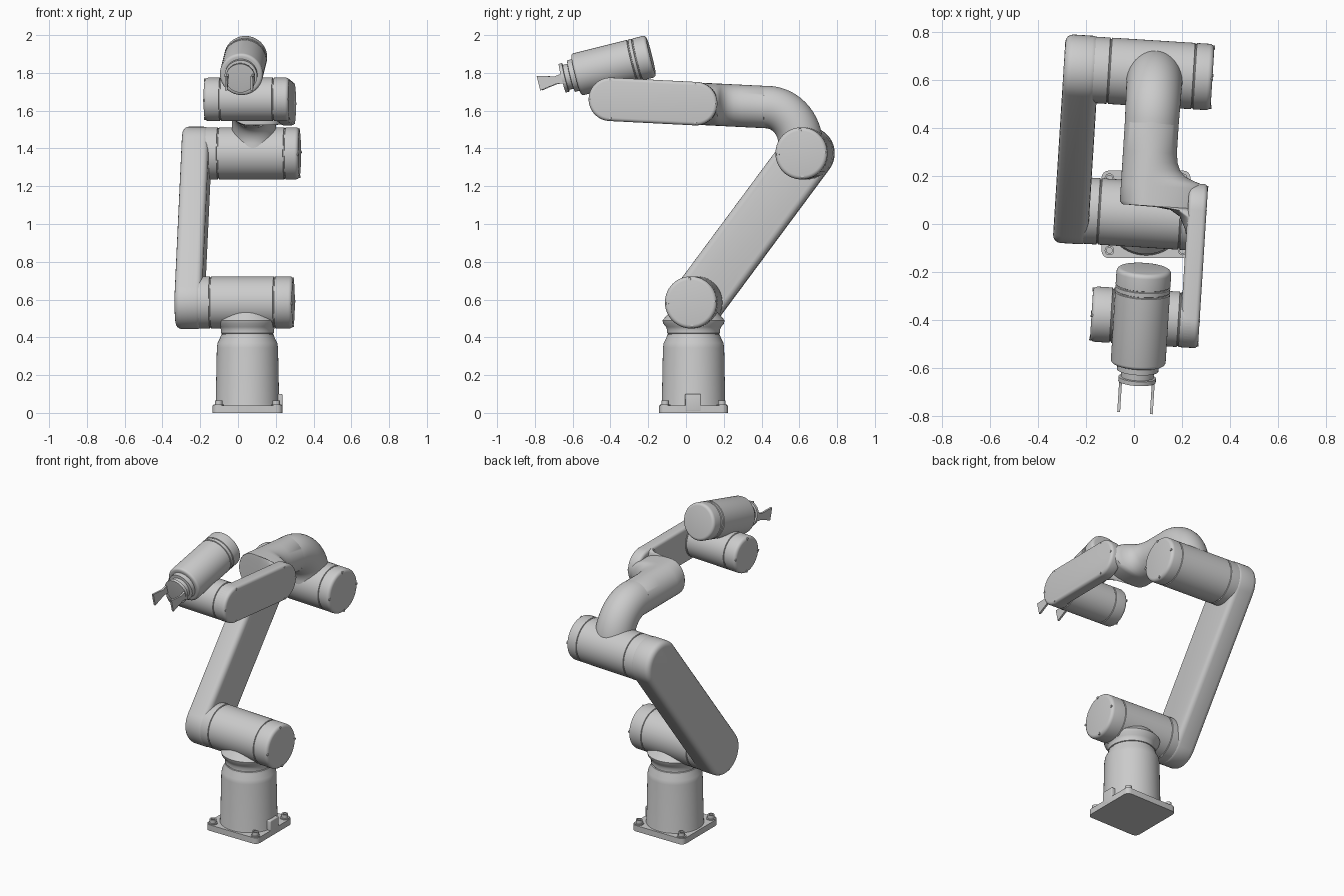
import bpy, bmesh, math
from mathutils import Matrix, Vector

if "Cube" in bpy.data.objects:
    bpy.data.objects.remove(bpy.data.objects["Cube"])

GREY = bpy.data.materials.new("light_grey")
GREY.diffuse_color = (0.6, 0.6, 0.6, 1)
GREY.use_nodes = True
GREY.node_tree.nodes["Principled BSDF"].inputs["Base Color"].default_value = GREY.diffuse_color
BASE = Matrix.Translation((0.05, 0.04, 0))
ARM = BASE @ Matrix.Rotation(math.radians(-3.6), 4, 'Z')   # arm is turned a little on its base
X, Z = Vector((1, 0, 0)), Vector((0, 0, 1))


def finish(name, bm, frame=ARM):
    bmesh.ops.recalc_face_normals(bm, faces=bm.faces)
    bm.transform(frame)
    me = bpy.data.meshes.new(name)
    bm.to_mesh(me)
    bm.free()
    for p in me.polygons:
        p.use_smooth = True
    me.set_sharp_from_angle(angle=math.radians(35))
    me.materials.append(GREY)
    ob = bpy.data.objects.new(name, me)
    bpy.context.collection.objects.link(ob)
    return ob


def loft(name, rings, frame=ARM):
    """Skin a row of closed rings and cap both ends."""
    bm = bmesh.new()
    rows = [[bm.verts.new(p) for p in ring] for ring in rings]
    n = len(rows[0])
    for a, b in zip(rows, rows[1:]):
        for i in range(n):
            j = (i + 1) % n
            bm.faces.new((a[i], a[j], b[j], b[i]))
    bm.faces.new(rows[0])
    bm.faces.new(rows[-1])
    return finish(name, bm, frame)


def circle(center, axis, r, n=56):
    axis = Vector(axis).normalized()
    a = X if abs(axis.x) < 0.9 else Vector((0, 1, 0))
    e1 = (a - axis * a.dot(axis)).normalized()
    e2 = axis.cross(e1)
    return [Vector(center) + r * (math.cos(t) * e1 + math.sin(t) * e2)
            for t in (2 * math.pi * i / n for i in range(n))]


def lathe(name, origin, axis, profile, frame=ARM, n=56):
    """Turn a profile of (radius, distance along axis)."""
    d = Vector(axis).normalized()
    return loft(name, [circle(Vector(origin) + d * t, d, r, n) for r, t in profile], frame)


def groove(r, t):
    return [(r, t - 0.004), (r - 0.005, t - 0.002), (r - 0.005, t + 0.002), (r, t + 0.004)]


def rounded(r, t, c, s):
    """Rounded rim at the end t; s is the direction out of the end."""
    pts = [(r - c + c * math.cos(a), t - s * (c - c * math.sin(a)))
           for a in (math.pi / 2 * k / 4 for k in range(5))]
    return pts if s > 0 else pts[::-1]


def joint(name, v, z, r, u0, u1, grooves):
    prof = rounded(r, u0, 0.02, -1)
    for g in grooves:
        prof += groove(r, g)
    prof += rounded(r, u1, 0.02, 1)
    return lathe(name, (0, v, z), X, prof)


def capsule(name, p0, p1, r, u0, u1, bevel):
    """Long plate with round ends, upright in the arm plane."""
    a0 = math.atan2(p1[1] - p0[1], p1[0] - p0[0])
    pts = [(p[0] + r * math.cos(a0 + s + math.pi * k / 24), p[1] + r * math.sin(a0 + s + math.pi * k / 24))
           for p, s in ((p1, -math.pi / 2), (p0, math.pi / 2)) for k in range(25)]
    bm = bmesh.new()
    f = bm.faces.new([bm.verts.new((u0, v, z)) for v, z in pts])
    ext = bmesh.ops.extrude_face_region(bm, geom=[f])
    top = [v for v in ext['geom'] if isinstance(v, bmesh.types.BMVert)]
    bmesh.ops.translate(bm, verts=top, vec=(u1 - u0, 0, 0))
    rims = [e for e in bm.edges if abs(e.verts[0].co.x - e.verts[1].co.x) < 1e-6]
    bmesh.ops.bevel(bm, geom=rims, offset=bevel, segments=4, profile=0.5, affect='EDGES')
    return finish(name, bm)


def cap_screws(name, u, s, v, z, r):
    """Four small screws near the rim of an end cap."""
    for k in range(4):
        a = math.pi / 2 * k + 0.05
        lathe(name, (u, v + r * math.cos(a), z + r * math.sin(a)), (s, 0, 0),
              [(0.008, -0.015), (0.008, 0.003)], n=10)


def box(name, lo, hi, bevel, frame, upright_only=False):
    bm = bmesh.new()
    bmesh.ops.create_cube(bm, size=1)
    for v in bm.verts:
        v.co = [(l + h) / 2 + c * (h - l) for l, h, c in zip(lo, hi, v.co)]
    es = [e for e in bm.edges if not upright_only or abs(e.verts[0].co.z - e.verts[1].co.z) > 1e-5]
    bmesh.ops.bevel(bm, geom=es, offset=bevel, segments=4, profile=0.5, affect='EDGES')
    return finish(name, bm, frame)


# Base: mounting plate, bolts, plug and tapered pedestal
box("base_plate", (-0.185, -0.182, 0), (0.185, 0.182, 0.038), 0.03, BASE, True)
for sx in (-1, 1):
    for sy in (-1, 1):
        lathe("base_bolt", (sx * 0.152, sy * 0.15, 0.03), Z,
              [(0.028, 0), (0.028, 0.014), (0.02, 0.014), (0.02, 0.036), (0.012, 0.036), (0.012, 0.026)], BASE, 16)
box("base_plug", (0.12, -0.045, 0.01), (0.186, 0.04, 0.1), 0.006, BASE)
lathe("pedestal", (0, 0, 0), Z, [(0.172, 0.03), (0.168, 0.05), (0.162, 0.345), (0.158, 0.37), (0.143, 0.4)]
      + groove(0.14, 0.418) + [(0.14, 0.44), (0.146, 0.455), (0.16, 0.472), (0.165, 0.49), (0.12, 0.54)], BASE)

# Shoulder and elbow joints with the big upper arm link
SH, EL, R = (0.0, 0.585), (0.586, 1.374), 0.138
joint("shoulder_joint", *SH, R, -0.36, 0.244, (-0.195, 0.145))
joint("elbow_joint", *EL, R, -0.36, 0.24, (-0.19, 0.163))
capsule("upper_arm", SH, EL, R + 0.003, -0.38, -0.235, 0.032)
cap_screws("shoulder_screw", 0.244, 1, *SH, 0.124)
cap_screws("elbow_screw", 0.24, 1, *EL, 0.124)
cap_screws("shoulder_cap_screw", 0.225, 1, *SH, 0.004)

# Bent tube leaving the elbow
r = 0.112
rings = [circle((0, 0.575, 1.36), Z, 0.126), circle((0, 0.572, 1.40), Z, 0.121)]
for k in range(17):
    a = math.radians(93) * k / 16
    tangent = (0, -math.sin(a) * 0.18, math.cos(a) * 0.2)
    rings.append(circle((0, 0.385 + 0.183 * math.cos(a), 1.419 + 0.2 * math.sin(a)), tangent,
                        r + 0.006 * (1 - k / 16)))
loft("elbow_bend", rings)

# Forearm tube that widens sideways into the forearm link: (v, left u, right u)
stations = [(0.39, -r, r), (0.386, -r + .005, r - .005), (0.382, -r + .005, r - .005), (0.378, -r, r),
            (0.26, -r, r), (0.22, -r, 0.118), (0.19, -r, 0.13), (0.165, -r, 0.155), (0.15, -r, 0.19),
            (0.138, -r, 0.225), (0.12, -r, 0.24), (0.05, -r, 0.243), (0.036, -0.102, 0.243),
            (0.033, 0.04, 0.243), (0.025, 0.10, 0.243), (0.0, 0.14, 0.243), (-0.05, 0.165, 0.243),
            (-0.1, 0.178, 0.243)]
rings = []
for v, ul, ur in stations:
    z = 1.638 - 0.05 * v
    mid = 0.0 if ul < 0 else ul + 0.04
    ring = []
    for k in range(56):
        a = 2 * math.pi * k / 56
        c = math.cos(a)
        ring.append((mid + c * ((ur - mid) if c > 0 else (mid - ul)), v, z + r * math.sin(a)))
    rings.append(ring)
loft("forearm_tube", rings)

# Forearm link and first wrist joint
W1, W2, RW = (0.026, 1.637), (-0.427, 1.66), 0.115
capsule("forearm_link", W1, W2, RW, 0.172, 0.25, 0.018)
joint("wrist_joint", *W2, RW, -0.2, 0.235, (-0.115, 0.165))
cap_screws("wrist_screw", -0.2, -1, *W2, 0.102)
for k in range(2):
    p = (W1, W2)[k]
    for a in (math.pi / 2, -math.pi / 2, math.pi * k):
        lathe("link_screw", (0.25, p[0] + 0.1 * math.cos(a), p[1] + 0.1 * math.sin(a)), X,
              [(0.007, -0.02), (0.007, 0.001)], n=10)

# Last wrist section with its stepped tool flange
t = math.radians(14)
axis = Vector((0, -math.cos(t), -math.sin(t)))
back = Vector((0.006, -0.225, 1.889))
RT = 0.114
lathe("tool_wrist", back, axis, rounded(RT, 0, 0.018, -1) + groove(RT, 0.075) + groove(RT, 0.1)
      + rounded(RT, 0.41, 0.015, 1)
      + [(0.086, 0.41), (0.086, 0.437), (0.068, 0.44), (0.068, 0.465), (0.078, 0.467), (0.078, 0.485), (0.05, 0.487)])

# Two flared gripper fingers
up = axis.cross(X).normalized()
if up.z < 0:
    up = -up
for side in (-1, 1):
    rings = []
    for d, lo, hi in ((0.47, -0.03, 0.025), (0.52, -0.022, 0.018), (0.56, -0.028, 0.03), (0.61, -0.036, 0.044)):
        c = back + axis * d + X * (side * 0.068)
        rings.append([c + up * h + X * w for h, w in ((lo, -.006), (lo, .006), (hi, .006), (hi, -.006))])
    loft("gripper_finger", rings)
